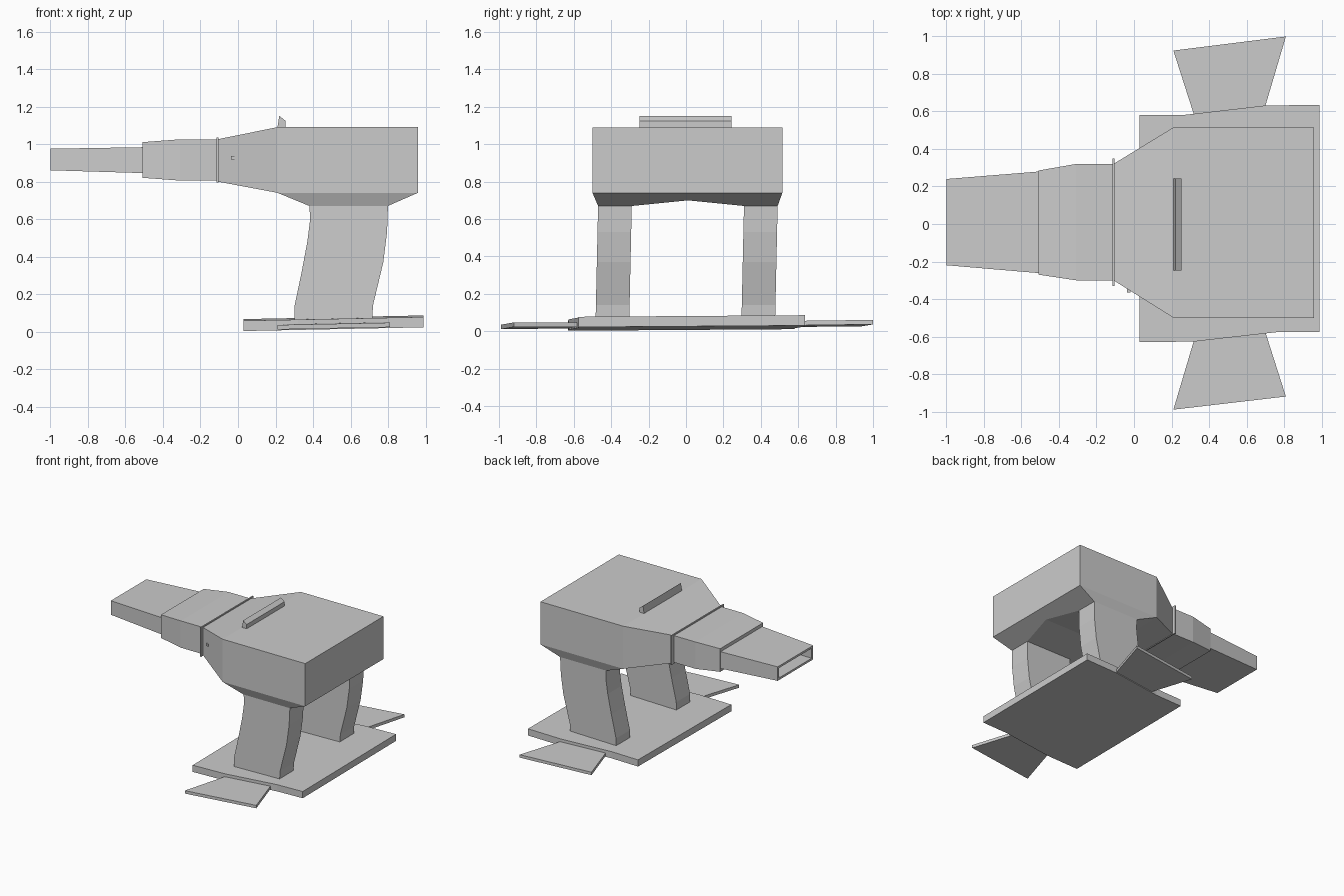
import bpy, bmesh


def loft(name, rings):
    """Skin a list of equal-length rings and cap both ends."""
    bm = bmesh.new()
    vs = [[bm.verts.new(p) for p in r] for r in rings]
    n = len(vs[0])
    for a, b in zip(vs, vs[1:]):
        for i in range(n):
            j = (i + 1) % n
            bm.faces.new((a[i], a[j], b[j], b[i]))
    bm.faces.new(vs[0][::-1])
    bm.faces.new(vs[-1])
    bmesh.ops.recalc_face_normals(bm, faces=bm.faces)
    me = bpy.data.meshes.new(name)
    bm.to_mesh(me)
    bm.free()
    ob = bpy.data.objects.new(name, me)
    bpy.context.collection.objects.link(ob)
    return ob


def rect(x, y0, y1, z0, z1):
    """Rectangular cross-section in the plane at x."""
    return [(x, y0, z0), (x, y1, z0), (x, y1, z1), (x, y0, z1)]


def side_profile(points, y):
    return [(x, y, z) for x, z in points]


def floor_z(x, y):
    """The foot parts share a slightly tilted ground plane."""
    return 0.003 + 0.02 * (x - 0.03) + 0.007 * (y + 0.6)


def slab(name, outline, low, high):
    return loft(name, [[(x, y, floor_z(x, y) + h) for x, y in outline]
                       for h in (low, high)])


# Main housing, tapering toward the neck
loft("housing", [rect(-0.11, -0.30, 0.32, 0.80, 1.025),
                 rect(0.21, -0.50, 0.515, 0.74, 1.09),
                 rect(0.96, -0.50, 0.515, 0.74, 1.09)])

# Thin collar, neck and hollow nozzle
loft("collar", [rect(-0.115, -0.33, 0.35, 0.795, 1.035),
                rect(-0.105, -0.33, 0.35, 0.795, 1.035)])
loft("neck", [rect(-0.11, -0.30, 0.32, 0.805, 1.025),
              rect(-0.31, -0.30, 0.32, 0.805, 1.025),
              rect(-0.51, -0.27, 0.285, 0.82, 1.01)])
loft("nozzle", [rect(-0.505, -0.262, 0.28, 0.845, 0.983),
                rect(-1.0, -0.22, 0.24, 0.86, 0.975),
                rect(-1.0, -0.20, 0.22, 0.877, 0.958),
                rect(-0.53, -0.235, 0.255, 0.865, 0.963)])

# Underbelly: sloped ends with a raised middle
belly = []
for y_top, y_low, z in [(-0.50, -0.47, 0.67), (-0.31, -0.29, 0.67),
                        (0.01, 0.01, 0.70),
                        (0.33, 0.31, 0.67), (0.515, 0.49, 0.67)]:
    rise = (z - 0.67) / 0.07
    belly.append([(0.21, y_top, 0.74), (0.38 - 0.17 * rise, y_low, z),
                  (0.80 + 0.16 * rise, y_low, z), (0.96, y_top, 0.74)])
loft("underbelly", belly)

# Curved legs, leaning slightly sideways
leg = [(0.38, 0.68), (0.385, 0.60), (0.37, 0.48), (0.34, 0.32), (0.30, 0.13),
       (0.30, 0.05), (0.715, 0.05), (0.72, 0.14), (0.775, 0.37),
       (0.795, 0.53), (0.80, 0.68)]
for name, y0, y1 in (("front_leg", -0.47, -0.29), ("back_leg", 0.31, 0.49)):
    ob = loft(name, [side_profile(leg, y0), side_profile(leg, y1)])
    for v in ob.data.vertices:
        v.co.y -= 0.022 * (0.67 - v.co.z)

# Foot plate and flared side wings
slab("foot_plate", [(0.03, -0.63), (0.32, -0.627), (0.76, -0.577), (0.99, -0.575),
                    (0.99, 0.635), (0.70, 0.632), (0.27, 0.582), (0.03, 0.58)],
     0.0, 0.055)
slab("front_wing", [(0.21, -0.99), (0.81, -0.92), (0.70, -0.575), (0.32, -0.62)],
     0.007, 0.031)
slab("back_wing", [(0.32, 0.582), (0.70, 0.628), (0.81, 1.0), (0.21, 0.925)],
     0.007, 0.031)

# Ridge on top and small side stud
ridge = [(0.21, 1.085), (0.22, 1.15), (0.252, 1.125), (0.252, 1.085)]
loft("top_ridge", [side_profile(ridge, -0.248), side_profile(ridge, 0.243)])
loft("side_stud", [rect(-0.036, -0.365, -0.33, 0.917, 0.935),
                   rect(-0.018, -0.365, -0.33, 0.917, 0.935)])
